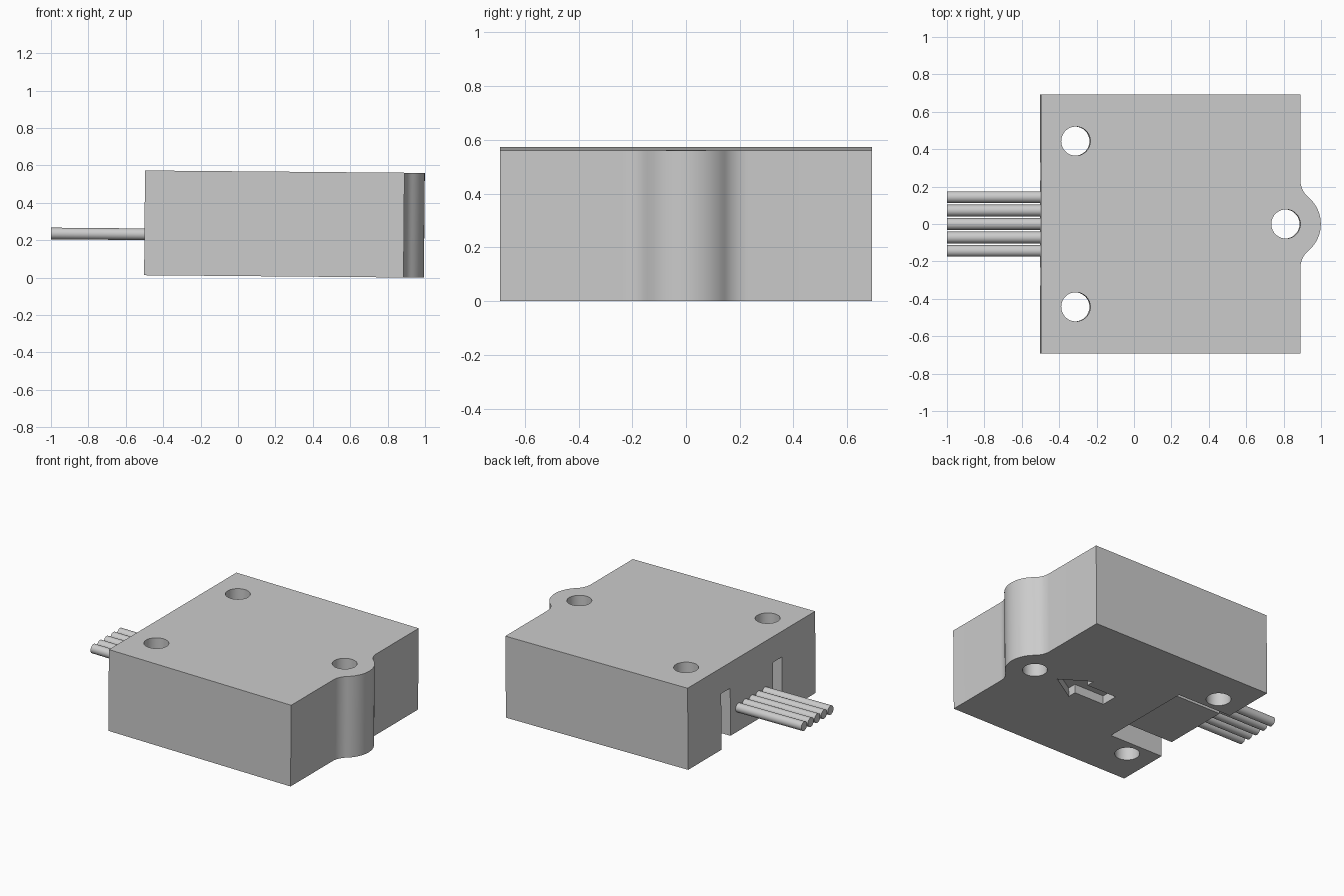
import bpy, bmesh, math
from mathutils import Matrix

cube = bpy.data.objects.get("Cube")
if cube:
    bpy.data.objects.remove(cube, do_unlink=True)

grey = bpy.data.materials.new("light_grey")
grey.use_nodes = True
colour = (0.6, 0.6, 0.6, 1)
grey.diffuse_color = colour
grey.node_tree.nodes["Principled BSDF"].inputs["Base Color"].default_value = colour

TILT = math.radians(0.5)
HEIGHT = 0.56
LEFT, RIGHT, HALF = -0.502, 0.885, 0.693
POSE = Matrix.Translation((0, 0, TILT)) @ Matrix.Rotation(TILT, 4, 'Y')


def prism(name, points, z0, z1):
    """Extrude a flat outline from z0 to z1."""
    bm = bmesh.new()
    base = bm.faces.new([bm.verts.new((x, y, z0)) for x, y in points])
    top = bmesh.ops.extrude_face_region(bm, geom=[base])["geom"]
    bmesh.ops.translate(bm, vec=(0, 0, z1 - z0),
                        verts=[v for v in top if isinstance(v, bmesh.types.BMVert)])
    bmesh.ops.recalc_face_normals(bm, faces=bm.faces)
    mesh = bpy.data.meshes.new(name)
    bm.to_mesh(mesh)
    bm.free()
    mesh.materials.append(grey)
    obj = bpy.data.objects.new(name, mesh)
    bpy.context.collection.objects.link(obj)
    return obj


def arc(cx, cy, r, a0, a1, n):
    return [(cx + r * math.cos(a0 + (a1 - a0) * i / n),
             cy + r * math.sin(a0 + (a1 - a0) * i / n)) for i in range(n + 1)]


def rect(x0, x1, y0, y1):
    return [(x0, y0), (x1, y0), (x1, y1), (x0, y1)]


def select_only(obj):
    bpy.ops.object.select_all(action='DESELECT')
    obj.select_set(True)
    bpy.context.view_layer.objects.active = obj


def cut(target, cutter):
    cutter.hide_render = True
    mod = target.modifiers.new("cut", 'BOOLEAN')
    mod.operation, mod.solver, mod.object = 'DIFFERENCE', 'EXACT', cutter
    select_only(target)
    bpy.ops.object.modifier_apply(modifier=mod.name)
    bpy.data.objects.remove(cutter, do_unlink=True)


def finish(obj):
    select_only(obj)
    bpy.ops.object.shade_smooth_by_angle(angle=math.radians(30))
    obj.matrix_world = POSE


# Housing outline: square with a filleted lug around the single hole
LUG_X, LUG_R, FILLET = 0.807, 0.187, 0.12
fx = RIGHT + FILLET
fy = math.sqrt((LUG_R + FILLET) ** 2 - (fx - LUG_X) ** 2)
meet = math.atan2(fy, fx - LUG_X)
upper = arc(LUG_X, 0, LUG_R, 0, meet, 10)
upper += arc(fx, fy, FILLET, math.pi + meet, math.pi, 10)[1:]
upper += [(RIGHT, HALF), (LEFT, HALF)]
lower = [(x, -y) for x, y in reversed(upper[1:])]
housing = prism("housing", upper + lower, 0, HEIGHT)

# Mounting holes
for x, y in ((LUG_X, 0), (-0.316, 0.443), (-0.316, -0.443)):
    cut(housing, prism("hole_cutter", arc(x, y, 0.078, 0, math.tau, 32)[:-1], -0.1, 0.7))

# Channel around the cable block, open to the cable side and underside
OUT, IN, BACK, FRONT = 0.33, 0.232, -0.09, -0.15
channel = [(-0.6, -OUT), (BACK, -OUT), (BACK, OUT), (-0.6, OUT),
           (-0.6, IN), (FRONT, IN), (FRONT, -IN), (-0.6, -IN)]
cut(housing, prism("channel_cutter", channel, -0.1, 0.384))
cut(housing, prism("block_recess_cutter", rect(-0.6, FRONT + 0.01, -IN - 0.01, IN + 0.01), -0.1, 0.058))

# Engraved direction arrow on the underside
arrow = [(0.2, -0.06), (0.43, -0.06), (0.43, -0.12), (0.625, 0),
         (0.43, 0.12), (0.43, 0.06), (0.2, 0.06)]
cut(housing, prism("arrow_cutter", arrow, -0.1, 0.06))
finish(housing)

# Row of five wires
for i in range(5):
    wire = prism(f"wire_{i + 1}", arc(0, 0, 0.031, 0, math.tau, 24)[:-1], 0, 0.52)
    wire.data.transform(Matrix.Translation((-1.002, 0.072 * (i - 2), 0.219))
                        @ Matrix.Rotation(math.pi / 2, 4, 'Y'))
    finish(wire)
